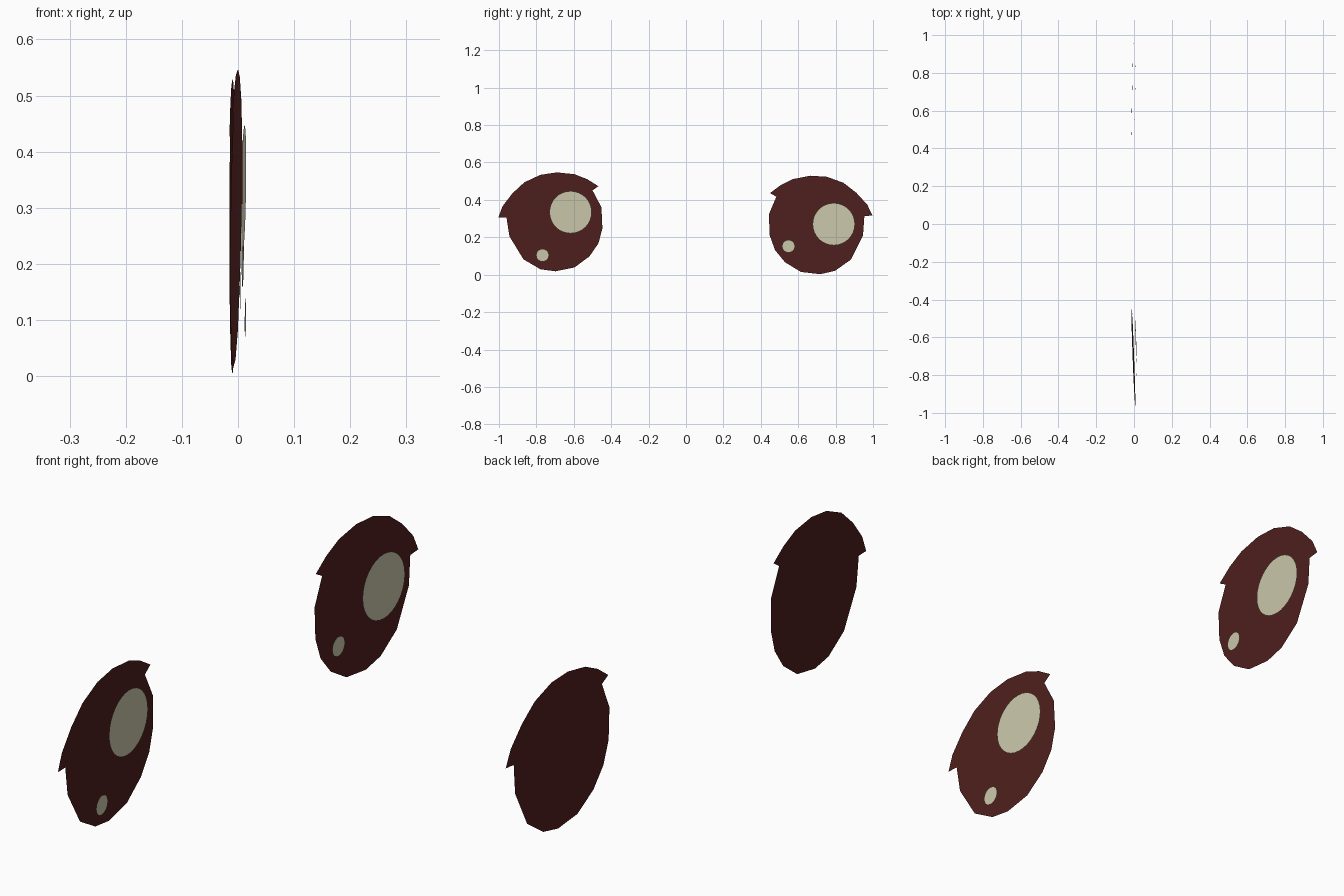
import bpy, bmesh
from math import cos, sin, pi, radians

if "Cube" in bpy.data.objects:
    bpy.data.objects.remove(bpy.data.objects["Cube"])


def material(name, color):
    m = bpy.data.materials.new(name)
    m.diffuse_color = color
    m.use_nodes = True
    m.node_tree.nodes["Principled BSDF"].inputs["Base Color"].default_value = m.diffuse_color
    return m


BROWN = material("dark_brown", (0.078, 0.014, 0.012, 1))
CREAM = material("cream", (0.60, 0.58, 0.41, 1))

# Eye outline around its centre (outward, up): lash arc, then lower rim
OUTLINE = [(.313, .027), (.291, .086), (.238, .155), (.174, .214), (.088, .254),
           (0, .267), (-.094, .257), (-.163, .230), (-.222, .193), (-.190, .171),
           (-.238, .080), (-.243, -.032), (-.222, -.112), (-.174, -.182),
           (-.094, -.241), (.008, -.262), (.088, -.251), (.179, -.198),
           (.254, -.075), (.270, .027)]


def sheet(name, pts, plane, lift, mat):
    """Flat face facing +x, lying on a slightly tilted plane."""
    bm = bmesh.new()
    face = bm.faces.new([bm.verts.new((plane(y, z) + lift, y, z)) for y, z in pts])
    face.normal_update()
    if face.normal.x < 0:
        face.normal_flip()
    bmesh.ops.triangulate(bm, faces=bm.faces[:])
    me = bpy.data.meshes.new(name)
    bm.to_mesh(me)
    bm.free()
    me.materials.append(mat)
    ob = bpy.data.objects.new(name, me)
    bpy.context.collection.objects.link(ob)


def disc(cy, cz, r, n=32):
    return [(cy + r * cos(2 * pi * i / n), cz + r * sin(2 * pi * i / n)) for i in range(n)]


def eye(side, sign, cy, cz, turn, base, tilt_y, tilt_z, big, small):
    def plane(y, z):
        return base + tilt_y * (y - cy) + tilt_z * (z - cz)
    c, s = cos(turn), sin(turn)
    pts = [(cy + sign * (u * c - v * s), cz + u * s + v * c) for u, v in OUTLINE]
    sheet(side + "_eye", pts, plane, 0, BROWN)
    # Highlights float just in front of the eye
    sheet(side + "_large_highlight", disc(*big, 0.113), plane, 0.016, CREAM)
    sheet(side + "_small_highlight", disc(*small, 0.034), plane, 0.017, CREAM)


eye("left", -1, -0.69, 0.28, 0, -0.004, -0.038, 0.015, (-0.617, 0.334), (-0.767, 0.104))
eye("right", 1, 0.687, 0.263, radians(4.9), -0.010, 0.022, 0.001, (0.79, 0.27), (0.548, 0.152))
